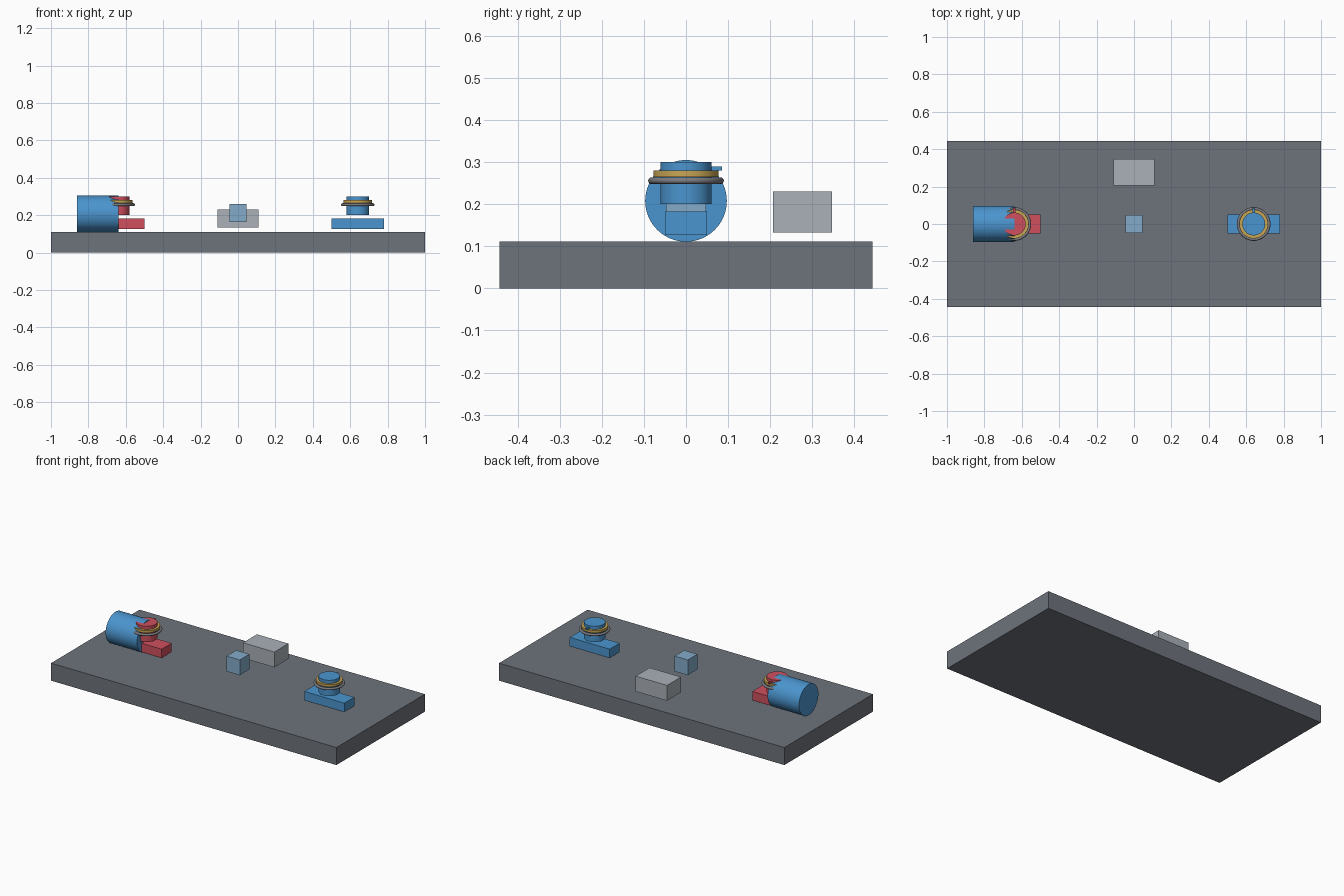
import bpy
import math

if "Cube" in bpy.data.objects:
    bpy.data.objects.remove(bpy.data.objects["Cube"], do_unlink=True)


def material(name, r, g, b):
    m = bpy.data.materials.new(name)
    m.use_nodes = True
    m.diffuse_color = (r, g, b, 1)
    m.node_tree.nodes["Principled BSDF"].inputs["Base Color"].default_value = (r, g, b, 1)
    return m


slate = material("slate", 0.155, 0.17, 0.198)
blue = material("blue", 0.07, 0.30, 0.62)
red = material("red", 0.62, 0.08, 0.11)
gold = material("gold", 0.58, 0.38, 0.09)
steel = material("steel", 0.2, 0.2, 0.22)
pale_grey = material("pale grey", 0.40, 0.44, 0.485)
pale_blue = material("pale blue", 0.23, 0.41, 0.59)


def finish(name, mat, smooth=False):
    ob = bpy.context.object
    ob.name = name
    ob.data.materials.append(mat)
    if smooth:
        bpy.ops.object.shade_smooth_by_angle(angle=math.radians(35))
    return ob


def box(name, mat, x, y, z):
    """Box given by its (low, high) extent on each axis."""
    spans = (x, y, z)
    bpy.ops.mesh.primitive_cube_add(size=1, location=[sum(s) / 2 for s in spans])
    bpy.context.object.scale = [s[1] - s[0] for s in spans]
    bpy.ops.object.transform_apply(location=False, rotation=False, scale=True)
    return finish(name, mat)


def cylinder(name, mat, radius, depth, location, rotation=(0, 0, 0)):
    bpy.ops.mesh.primitive_cylinder_add(vertices=64, radius=radius, depth=depth,
                                        location=location, rotation=rotation)
    return finish(name, mat, True)


def post_unit(side, mat, x):
    """Foot bar with a floating post, two rings and an index tab."""
    box(side + "_foot", mat, (x - 0.14, x + 0.14), (-0.05, 0.05), (0.127, 0.183))
    cylinder(side + "_post", mat, 0.061, 0.1, (x, 0, 0.25))
    cylinder(side + "_gold_collar", gold, 0.077, 0.015, (x, 0, 0.2725))
    bpy.ops.mesh.primitive_torus_add(major_segments=64, minor_segments=12,
                                     major_radius=0.082, minor_radius=0.008,
                                     location=(x, 0, 0.256))
    finish(side + "_steel_ring", steel, True)
    box(side + "_index_tab", mat, (x - 0.006, x + 0.006), (0.055, 0.085), (0.28, 0.29))


# Base slab
box("base", slate, (-1, 1), (-0.443, 0.443), (0, 0.111))

# Matching units at both ends
post_unit("right", red, -0.64)
post_unit("left", blue, 0.64)

# Lying drum over the red unit
cylinder("drum", blue, 0.097, 0.22, (-0.75, 0, 0.208), (0, math.pi / 2, 0))

# Loose blocks
box("centre_block", pale_blue, (-0.046, 0.046), (-0.048, 0.048), (0.163, 0.26))
box("rear_block", pale_grey, (-0.11, 0.11), (0.207, 0.347), (0.133, 0.23))
